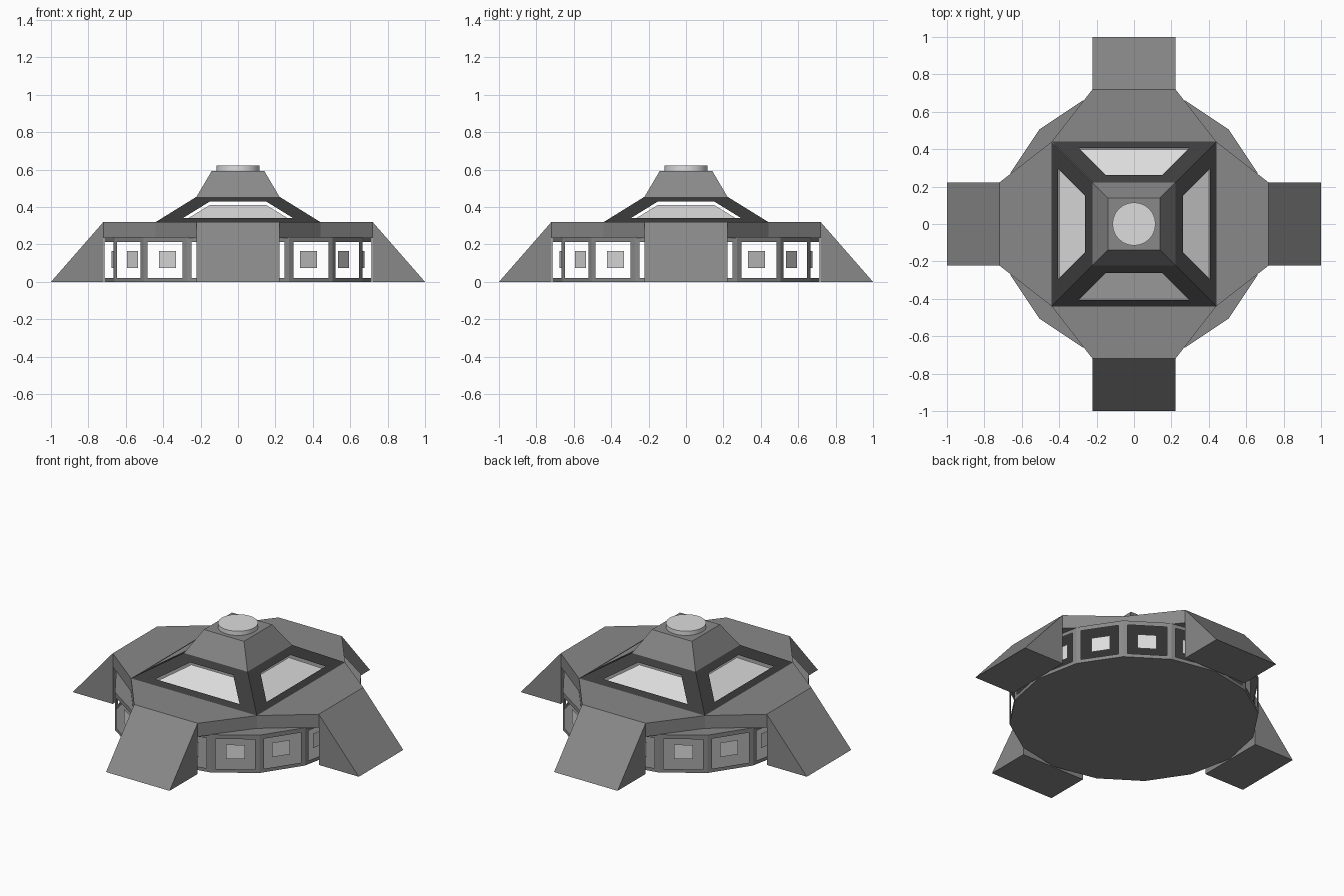
import bpy
import math
from mathutils import Vector, Matrix

cube = bpy.data.objects.get("Cube")
if cube:
    bpy.data.objects.remove(cube)


def make_material(name, v):
    m = bpy.data.materials.new(name)
    m.use_nodes = True
    m.diffuse_color = (v, v, v, 1)
    m.node_tree.nodes["Principled BSDF"].inputs["Base Color"].default_value = (v, v, v, 1)
    return m


GREY = make_material("mid grey panel", 0.25)
DARK = make_material("dark frame", 0.045)
LIGHT = make_material("light glass", 0.72)


def make_object(name, verts, faces, mat):
    mesh = bpy.data.meshes.new(name)
    mesh.from_pydata([tuple(v) for v in verts], [], faces)
    mesh.materials.append(mat)
    ob = bpy.data.objects.new(name, mesh)
    bpy.context.collection.objects.link(ob)
    return ob


def prism(name, bottom, top, mat):
    """Closed solid between two matching counter-clockwise loops."""
    n = len(bottom)
    faces = [tuple(reversed(range(n))), tuple(range(n, 2 * n))]
    faces += [(i, (i + 1) % n, (i + 1) % n + n, i + n) for i in range(n)]
    return make_object(name, list(bottom) + list(top), faces, mat)


def window_frame(name, outer, inner, mat):
    """Flat sheet with a four-sided opening."""
    faces = [(i, (i + 1) % 4, (i + 1) % 4 + 4, i + 4) for i in range(4)]
    return make_object(name, outer + inner, faces, mat)


def square(half, z):
    return [(-half, -half, z), (half, -half, z), (half, half, z), (-half, half, z)]


# Main sizes
SIDES, RADIUS = 16, 0.715
WALL_TOP, DECK = 0.235, 0.32
LEG, REACH, CORNER = 0.222, 0.72, 0.44


def ring(z):
    return [Vector((RADIUS * math.sin(-a), RADIUS * math.cos(a), z))
            for a in (math.tau * i / SIDES for i in range(SIDES))]


# Floor and ceiling
make_object("floor", ring(0), [tuple(reversed(range(SIDES)))], GREY)
prism("ceiling", ring(WALL_TOP - 0.003), ring(WALL_TOP + 0.004), GREY)

# Sixteen open wall bays, each with a small pane set back in the opening
apothem = RADIUS * math.cos(math.pi / SIDES)
half_bay = RADIUS * math.sin(math.pi / SIDES)


def rect(w, z0, z1, y):
    return [Vector(p) for p in ((-w, y, z0), (w, y, z0), (w, y, z1), (-w, y, z1))]


for i in range(SIDES):
    turn = Matrix.Rotation(math.tau * (i + 0.5) / SIDES, 4, "Z")
    outer = [turn @ p for p in rect(half_bay, 0, WALL_TOP, -apothem)]
    inner = [turn @ p for p in rect(0.113, 0.022, 0.212, -apothem)]
    window_frame(f"wall_bay_{i + 1}", outer, inner, GREY)
    pane = [turn @ p for p in rect(0.055, 0.075, 0.166, -apothem + 0.023)]
    make_object(f"wall_pane_{i + 1}", pane, [(0, 1, 2, 3)], LIGHT)

# Cross-shaped roof deck
deck = []
for i in range(4):
    turn = Matrix.Rotation(math.pi / 2 * i, 4, "Z")
    deck += [turn @ Vector(p) for p in ((-LEG, -REACH, 0), (LEG, -REACH, 0), (CORNER, -CORNER, 0))]
prism("roof_deck", [p + Vector((0, 0, WALL_TOP)) for p in deck],
      [p + Vector((0, 0, DECK)) for p in deck], GREY)

# Four wedge legs and four sloping skylights
SLOPE_TOP, CAP = 0.455, 0.222


def on_slope(x, y):
    t = (CORNER - y) / (CORNER - CAP)
    return Vector((x, -y, DECK + t * (SLOPE_TOP - DECK)))


slope_normal = Vector((0, -(SLOPE_TOP - DECK), CORNER - CAP)).normalized()
for i, side in enumerate(("front", "left", "back", "right")):
    turn = Matrix.Rotation(math.pi / 2 * i, 4, "Z")
    profile = [(-REACH, 0), (-REACH, DECK), (-1, 0)]
    ends = [[turn @ Vector((x, y, z)) for y, z in profile] for x in (-LEG, LEG)]
    prism(side + "_leg", ends[0], ends[1], GREY)

    outer = [on_slope(-CORNER, CORNER), on_slope(CORNER, CORNER),
             on_slope(CAP, CAP), on_slope(-CAP, CAP)]
    inner = [on_slope(-0.295, 0.406), on_slope(0.295, 0.406),
             on_slope(0.15, 0.262), on_slope(-0.15, 0.262)]
    window_frame(side + "_skylight_frame", [turn @ p for p in outer],
                 [turn @ p for p in inner], DARK)
    glass = [turn @ (p - slope_normal * 0.022) for p in inner]
    make_object(side + "_skylight_glass", glass, [(0, 1, 2, 3)], LIGHT)

# Tapered cap with a round light on top
prism("roof_cap", square(CAP, SLOPE_TOP), square(0.14, 0.594), GREY)
bpy.ops.mesh.primitive_cylinder_add(vertices=32, radius=0.115, depth=0.03, location=(0, 0, 0.606))
lamp = bpy.context.object
lamp.name = "top_light"
lamp.data.materials.append(LIGHT)
bpy.ops.object.shade_smooth_by_angle()
